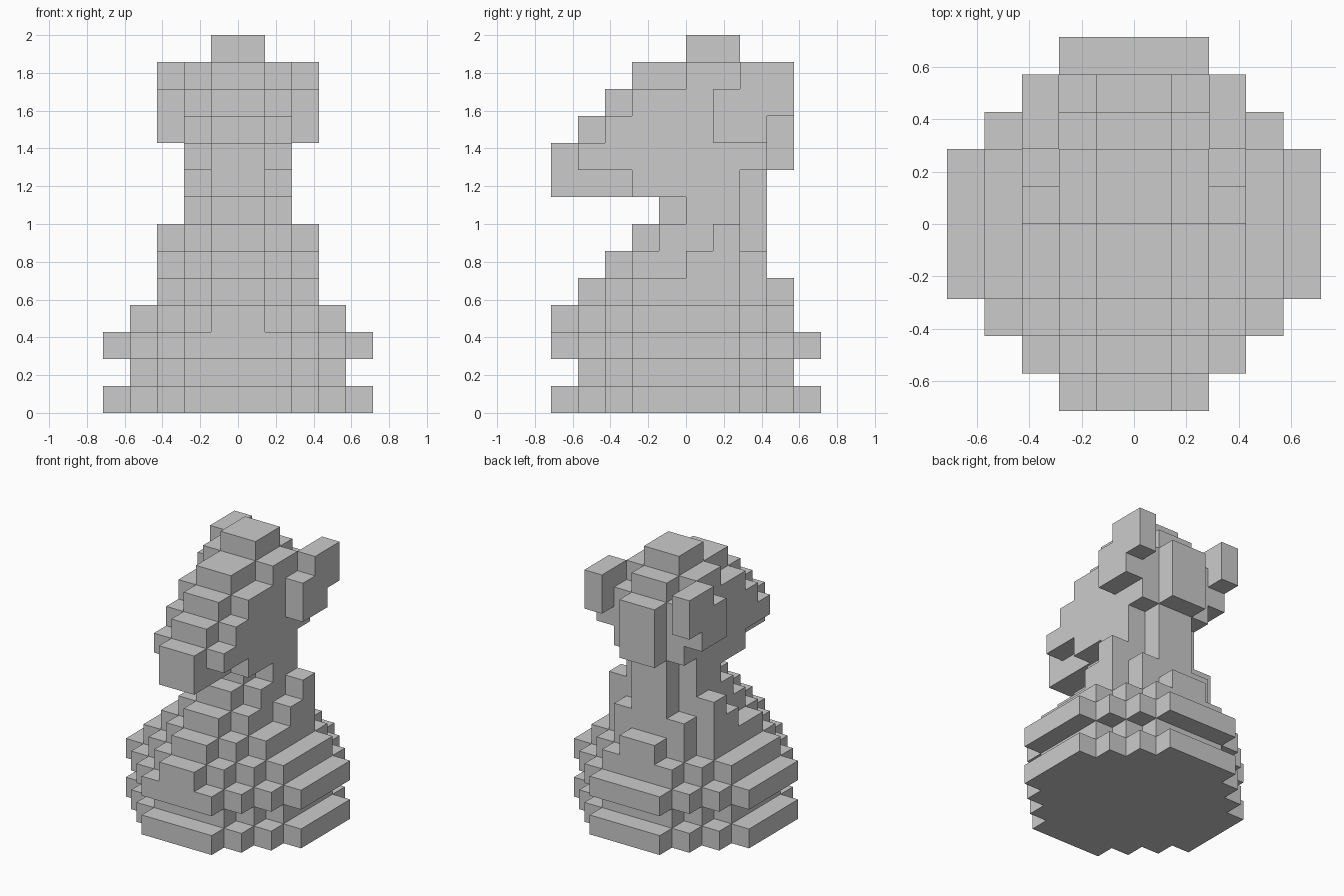
import bpy, bmesh
from mathutils import Vector

if "Cube" in bpy.data.objects:
    bpy.data.objects.remove(bpy.data.objects["Cube"])

U = 1 / 7  # cube size: the piece is 14 cubes tall

def slab(x0, x1, y0, y1, z0, z1):
    """Cubes of a box given for x >= 0, mirrored to the other side."""
    cells = set()
    for x in range(x0, x1):
        for y in range(y0, y1):
            for z in range(z0, z1):
                cells |= {(x, y, z), (-1 - x, y, z)}
    return cells

def disc(r, z):
    """Stepped round layer: the corners are cut by three steps."""
    cells = set()
    for i in range(4):
        cells |= slab(0, r - i, 2 - r, r - 2, z, z + 1) if i == 0 and r < 5 else set()
        w, d = r - i, 2 + i
        if d <= r:
            cells |= slab(0, w, -d, d, z, z + 1)
    return cells

def steps(layers):
    """Per layer z: (y0, y1) spans for column x = 0, 1, 2 (None = empty)."""
    cells = set()
    for z, spans in layers.items():
        for x, span in enumerate(spans):
            if span:
                cells |= slab(x, x + 1, *span, z, z + 1)
    return cells

parts = {}
# Round plinth with two wide rings
parts["base"] = disc(5, 0) | disc(4, 1) | disc(5, 2) | disc(4, 3)
# Chest bulge at the front and sloping shoulders
parts["chest"] = slab(0, 1, -5, -4, 3, 4) | steps({
    4: [(-4, 4), (-3, 3), (-2, 2)],
    5: [(-3, 3), (-2, 3), (0, 2)],
    6: [(-2, 3), (-1, 2), (1, 2)],
})
# Neck
parts["neck"] = steps({7: [(-1, 3), (0, 2)], 8: [(-2, 3), (-2, 2)]})
# Head tapering upward and forward
parts["head"] = steps({
    9: [(-4, 3), (-4, 3)],
    10: [(-4, 3), (-3, 3)],
    11: [(-3, 3), (-2, 3)],
    12: [(-2, 3), (0, 2)],
    13: [(0, 2)],
})
parts["muzzle"] = slab(0, 1, -5, -2, 8, 9) | slab(0, 1, -5, -4, 9, 10)
parts["mane"] = slab(0, 1, 3, 4, 9, 12)
# Ears, standing out from the sides of the head
parts["ears"] = (slab(2, 3, 1, 3, 10, 11) | slab(2, 3, 1, 4, 11, 12)
                 | slab(2, 3, 2, 4, 12, 13))

filled = set().union(*parts.values())

def build(name, cells):
    """Skin the cubes, leaving out every face hidden inside the piece."""
    bm = bmesh.new()
    for c in cells:
        for axis in range(3):
            for s in (-1, 1):
                near = list(c)
                near[axis] += s
                if tuple(near) in filled:
                    continue
                n, a, b = Vector(), Vector(), Vector()
                n[axis], a[(axis + 1) % 3], b[(axis + 2) % 3] = s / 2, .5, s / 2
                mid = Vector(c) + Vector((.5, .5, .5)) + n
                bm.faces.new([bm.verts.new((mid + i * a + j * b) * U)
                              for i, j in ((-1, -1), (1, -1), (1, 1), (-1, 1))])
    bmesh.ops.remove_doubles(bm, verts=bm.verts[:], dist=1e-4)
    mesh = bpy.data.meshes.new(name)
    bm.to_mesh(mesh)
    bm.free()
    bpy.context.collection.objects.link(bpy.data.objects.new(name, mesh))

for name, cells in parts.items():
    build(name, cells)
